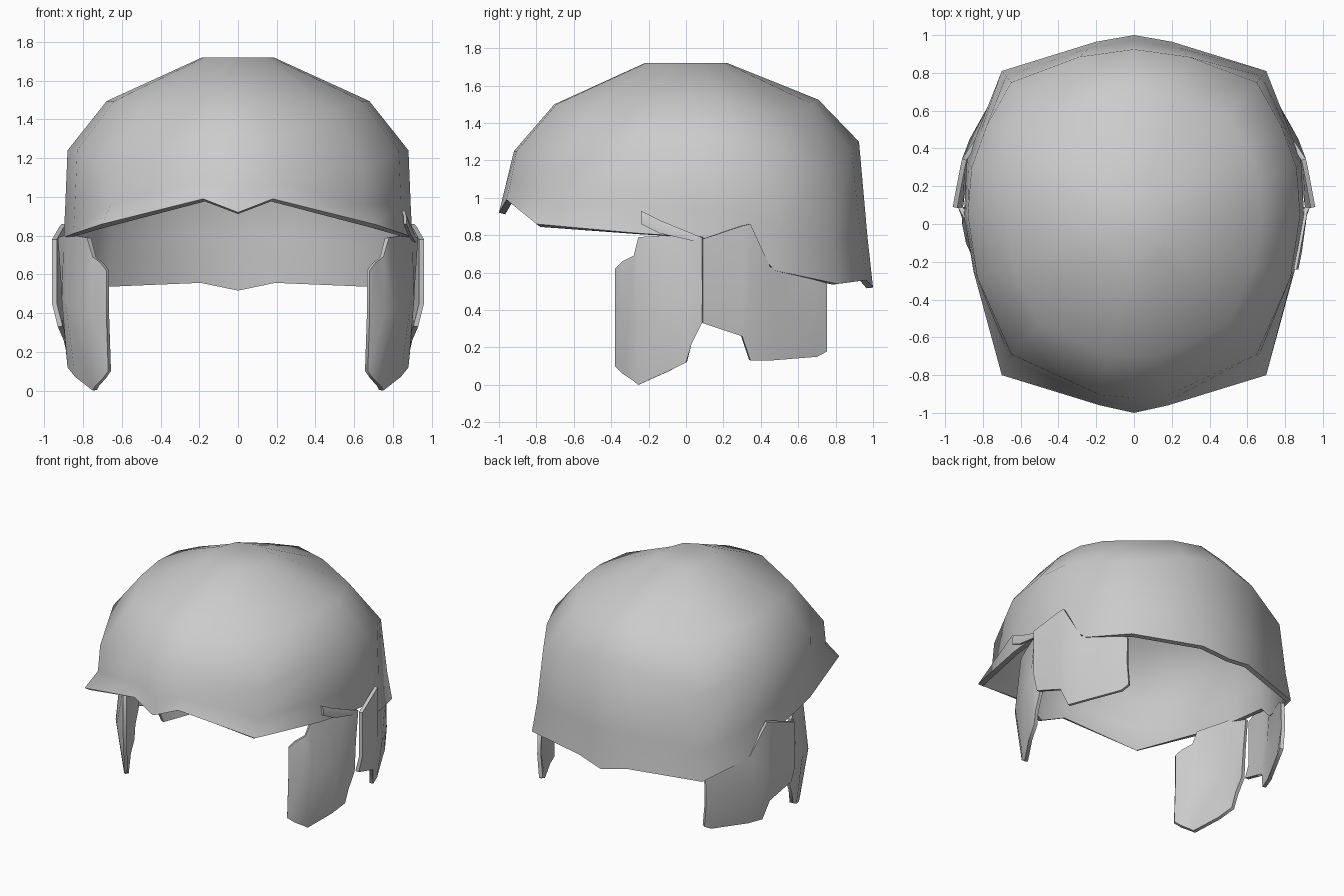
import bpy
import bmesh
from math import radians

cube = bpy.data.objects.get("Cube")
if cube:
    bpy.data.objects.remove(cube, do_unlink=True)

GREY = (0.6, 0.6, 0.6, 1)
grey = bpy.data.materials.new("plain_grey")
grey.diffuse_color = GREY
grey.use_nodes = True
grey.node_tree.nodes["Principled BSDF"].inputs["Base Color"].default_value = GREY


def make_shell(name, rows, axis, sign, thickness, closed=False, cap=False):
    """Skin a grid of points, face it outward along an axis, and thicken it inward."""
    bm = bmesh.new()
    grid = [[bm.verts.new(p) for p in row] for row in rows]
    count = len(grid[0])
    for low, high in zip(grid, grid[1:]):
        for i in range(count if closed else count - 1):
            j = (i + 1) % count
            bm.faces.new((low[i], low[j], high[j], high[i]))
    if cap:
        bm.faces.new(grid[-1])
    bmesh.ops.recalc_face_normals(bm, faces=bm.faces)
    if sum(f.normal[axis] * f.calc_area() for f in bm.faces) * sign < 0:
        bmesh.ops.reverse_faces(bm, faces=bm.faces)
    mesh = bpy.data.meshes.new(name)
    bm.to_mesh(mesh)
    bm.free()
    mesh.materials.append(grey)
    obj = bpy.data.objects.new(name, mesh)
    bpy.context.collection.objects.link(obj)
    solid = obj.modifiers.new("thickness", "SOLIDIFY")
    solid.thickness = thickness
    solid.offset = -1
    bpy.ops.object.select_all(action="DESELECT")
    obj.select_set(True)
    bpy.context.view_layer.objects.active = obj
    bpy.ops.object.modifier_apply(modifier=solid.name)
    bpy.ops.object.shade_smooth_by_angle(angle=radians(60))
    return obj


# Helmet dome, from front centre to back centre:
# brow x, y, z, then rim x, y, z, then how far the wall has flared just above the rim
half = [
    ((0, -.92, 1.25), (0, -1, .92), .65),
    ((.18, -.905, 1.25), (.18, -.96, .99), .6),
    ((.65, -.69, 1.15), (.7, -.8, .86), .15),
    ((.83, -.28, 1.24), (.85, -.25, .81), .6),
    ((.88, .05, 1.24), (.9, .05, .79), .6),
    ((.86, .3, 1.24), (.885, .33, .75), .6),
    ((.78, .52, 1.21), (.83, .48, .61), .6),
    ((.65, .75, 1.14), (.7, .81, .54), .55),
    ((.29, .885, 1.25), (.2, .965, .56), .6),
    ((0, .925, 1.3), (0, 1, .52), .6),
]


def flip(p):
    return (-p[0], p[1], p[2])


columns = half + [(flip(b), flip(r), f) for b, r, f in half[-2:0:-1]]
rim = [r for b, r, f in columns]
brow = [b for b, r, f in columns]
wall = [(b[0] + f * (r[0] - b[0]), b[1] + f * (r[1] - b[1]), b[2] + .65 * (r[2] - b[2]))
        for b, r, f in columns]
# The shoulder drops a little over the low brow corners
shoulder = [(x * .77, y * .765, 1.5 + .5 * (z - 1.25)) for x, y, z in brow]
crown = [(x * .21, y * .24, 1.72) for x, y, z in brow]
make_shell("helmet_dome", [rim, wall, brow, shoulder, crown], 2, 1, .035, True, True)


# Side plates: each station is y, then x and z at the bottom, middle and top
front_plate = [
    (-.38, .67, .1, .68, .4, .68, .62),
    (-.34, .7, .06, .76, .4, .71, .66),
    (-.28, .74, .02, .81, .4, .75, .69),
    (-.255, .75, 0, .82, .42, .78, .79),
    (-.1, .84, .07, .89, .45, .84, .8),
    (0, .88, .12, .91, .47, .88, .81),
    (.03, .89, .22, .91, .5, .9, .8),
    (.085, .9, .33, .91, .55, .93, .79),
]
rear_plate = [
    (.09, .93, .33, .96, .45, .96, .78),
    (.3, .9, .26, .92, .5, .92, .85),
    (.345, .87, .13, .91, .48, .91, .86),
    (.45, .83, .13, .87, .4, .84, .63),
    (.7, .7, .15, .73, .35, .72, .58),
    (.73, .69, .165, .71, .35, .705, .56),
    (.755, .68, .18, .695, .35, .69, .54),
]
hook_plate = [
    (-.24, .87, .86, .87, .9, .86, .93),
    (-.14, .89, .81, .89, .84, .88, .88),
    (.08, .92, .76, .92, .78, .92, .79),
]


def make_plate(name, stations, side, thickness=.025):
    rows = [[(side * s[k], s[0], s[k + 1]) for k in (1, 3, 5)] for s in stations]
    return make_shell(name, rows, 0, side, thickness)


for label, side in (("left", 1), ("right", -1)):
    make_plate(label + "_cheek_plate", front_plate, side)
    make_plate(label + "_ear_plate", rear_plate, side)

# Small clasp overlapping the dome rim on one side only
make_plate("left_rim_clasp", hook_plate, 1, .015)
